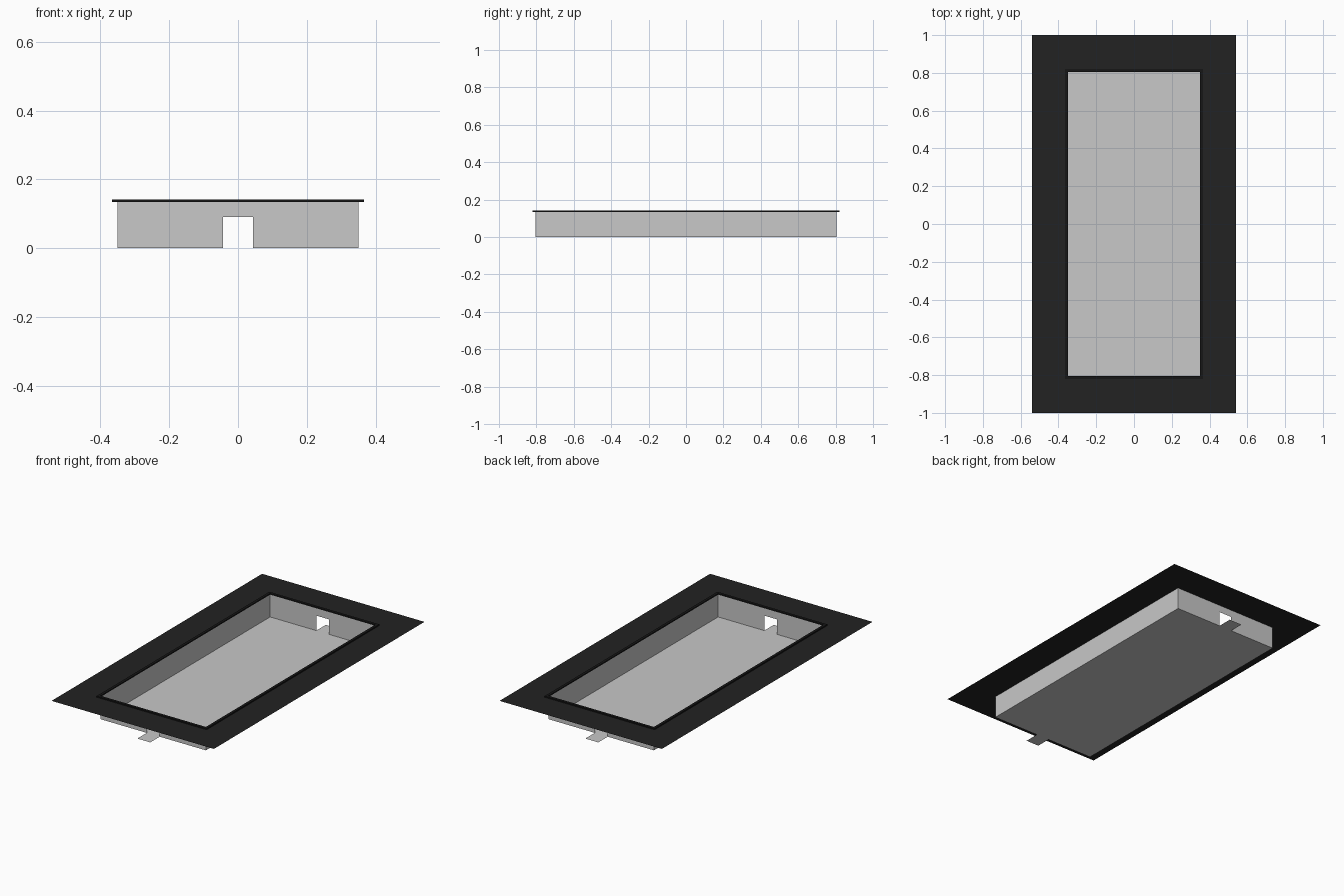
import bpy, bmesh

if "Cube" in bpy.data.objects:
    bpy.data.objects.remove(bpy.data.objects["Cube"])

def material(name, v):
    m = bpy.data.materials.new(name)
    m.diffuse_color = (v, v, v, 1)
    m.use_nodes = True
    m.node_tree.nodes["Principled BSDF"].inputs["Base Color"].default_value = m.diffuse_color
    return m

BASIN = material("light grey", 0.58)
BORDER = material("charcoal", 0.016)
LIP = material("near black", 0.008)

def build(name, mat, quads):
    """Object from a list of corner lists, with shared corners welded."""
    bm = bmesh.new()
    for q in quads:
        bm.faces.new([bm.verts.new(p) for p in q])
    bmesh.ops.remove_doubles(bm, verts=bm.verts, dist=1e-5)
    me = bpy.data.meshes.new(name)
    bm.to_mesh(me)
    bm.free()
    me.materials.append(mat)
    ob = bpy.data.objects.new(name, me)
    bpy.context.collection.objects.link(ob)
    return ob

def corners(x, y, z):
    return [(-x, -y, z), (x, -y, z), (x, y, z), (-x, y, z)]

def bridge(a, b):
    return [[a[i], a[(i + 1) % 4], b[(i + 1) % 4], b[i]] for i in range(4)]

X, Y, H = 0.35, 0.805, 0.134      # basin half width, half length, height
NX, NH = 0.043, 0.09              # notch half width and height
T = 0.141                         # top of the lip

# Basin floor
build("basin_floor", BASIN, [corners(X, Y, 0)])

# Long side walls
for s, side in ((-1, "left"), (1, "right")):
    x = s * X
    w = [(x, -Y, 0), (x, Y, 0), (x, Y, H), (x, -Y, H)]
    build(side + "_wall", BASIN, [w if s > 0 else w[::-1]])

# End walls with a notch, and the flap folded down out of each notch
for s, end in ((-1, "front"), (1, "back")):
    y = s * Y
    w = [(-X, y, 0), (-NX, y, 0), (-NX, y, NH), (NX, y, NH),
         (NX, y, 0), (X, y, 0), (X, y, H), (-X, y, H)]
    build(end + "_wall", BASIN, [w if s < 0 else w[::-1]])
    f = [(-NX, y, 0), (NX, y, 0), (NX, y + s * NH, 0), (-NX, y + s * NH, 0)]
    build(end + "_flap", BASIN, [f if s > 0 else f[::-1]])

# Thin flat border around the opening
build("border", BORDER, bridge(corners(0.54, 1.0, H), corners(X, Y, H)))

# Raised lip around the opening
LX, LY = X + 0.016, Y + 0.016
build("lip", LIP,
      bridge(corners(LX, LY, H), corners(LX, LY, T))
      + bridge(corners(LX, LY, T), corners(X, Y, T))
      + bridge(corners(X, Y, T), corners(X, Y, H)))
